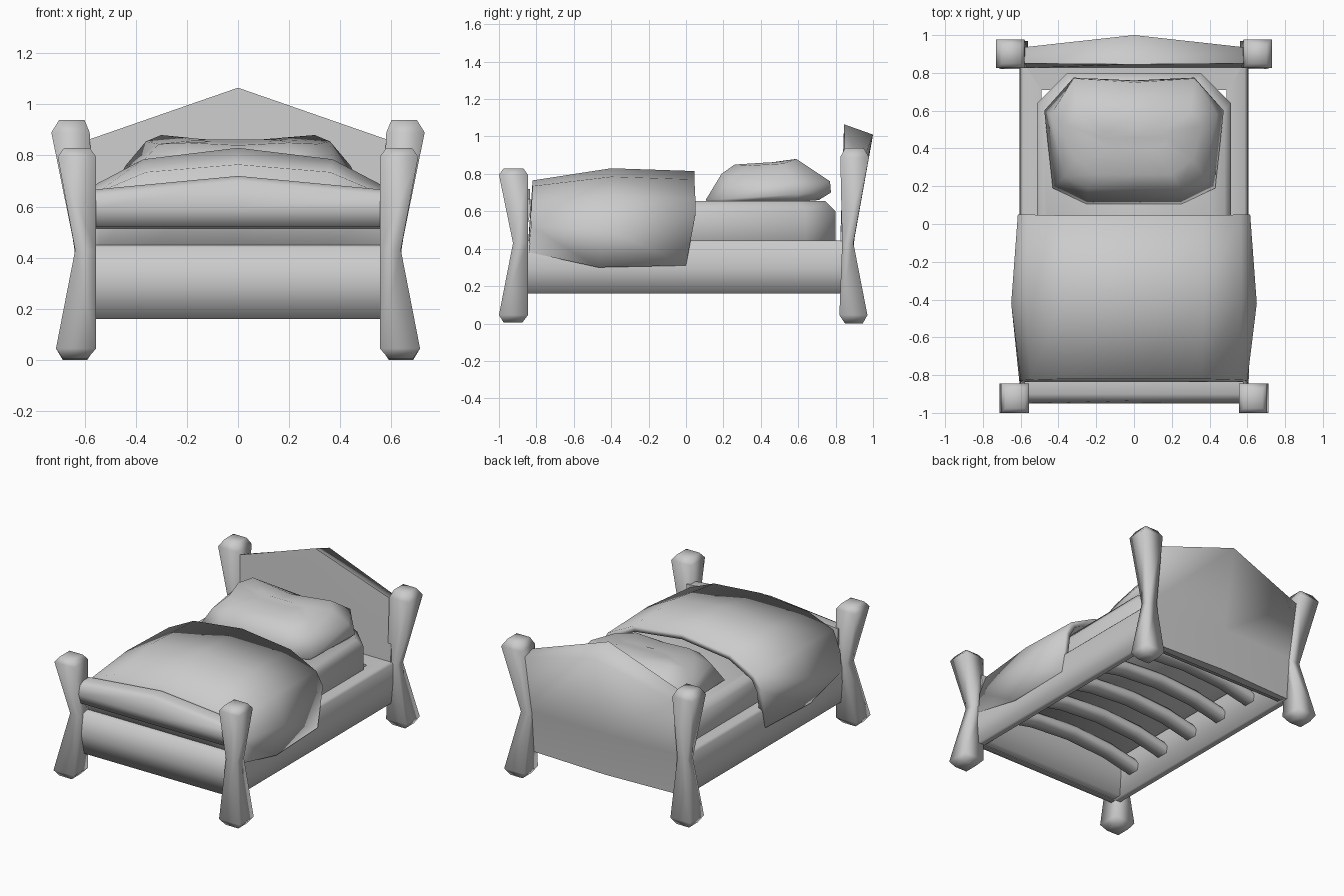
import bpy, bmesh

if "Cube" in bpy.data.objects:
    bpy.data.objects.remove(bpy.data.objects["Cube"])


def loft(name, rings, closed=True, smooth=0.7):
    """Skin a list of equal-length point rings; closed rings get end caps."""
    bm = bmesh.new()
    vs = [[bm.verts.new(p) for p in r] for r in rings]
    n = len(rings[0])
    for a, b in zip(vs, vs[1:]):
        for i in range(n if closed else n - 1):
            j = (i + 1) % n
            bm.faces.new((a[i], a[j], b[j], b[i]))
    if closed:
        bm.faces.new(vs[0])
        bm.faces.new(vs[-1])
    bmesh.ops.recalc_face_normals(bm, faces=bm.faces)
    me = bpy.data.meshes.new(name)
    bm.to_mesh(me)
    bm.free()
    ob = bpy.data.objects.new(name, me)
    bpy.context.collection.objects.link(ob)
    bpy.ops.object.select_all(action='DESELECT')
    ob.select_set(True)
    bpy.context.view_layer.objects.active = ob
    bpy.ops.object.shade_smooth_by_angle(angle=smooth)
    return ob


def mirror_half(half):
    """Half outline from x=0 to x=0 -> full closed outline."""
    return half + [(-x, y, z) for x, y, z in reversed(half[1:-1])]


def rect(x0, x1, y0, y1, z):
    return [(x0, y0, z), (x1, y0, z), (x1, y1, z), (x0, y1, z)]


# Posts: square, pinched at the waist, chamfered ends
def post(name, s, rows):
    loft(name, [rect(s * a, s * b, c, d, z) for z, a, b, c, d in rows], smooth=1.7)


front_rows = [(0.005, .59, .685, -.975, -.875), (.045, .555, .712, -1.0, -.845),
              (.43, .555, .637, -.925, -.845),
              (.795, .555, .705, -1.0, -.845), (.83, .58, .68, -.975, -.87)]
back_rows = [(0.0, .59, .685, .85, .945), (.045, .56, .712, .82, .97),
             (.43, .56, .637, .835, .895),
             (.89, .58, .73, .825, .978), (.938, .60, .70, .85, .95)]
# Side rails: rounded, inner face slopes in toward the top
prof = [(.545, .16), (.595, .16), (.605, .30), (.60, .43), (.585, .445), (.49, .44), (.50, .36)]
for s, side in ((1, "right"), (-1, "left")):
    post("front_post_" + side, s, front_rows)
    post("back_post_" + side, s, back_rows)
    loft("side_rail_" + side, [[(s * x, y, z) for x, z in prof] for y in (-.86, .85)],
         smooth=1.5)

# Cross beams of the frame at head and foot, same kind of slope
beam = [(.79, .165), (.85, .165), (.85, .445), (.71, .44), (.72, .36)]
for s, end in ((1, "head"), (-1, "foot")):
    loft("cross_beam_" + end, [[(x, s * y, z) for y, z in beam] for x in (-.57, .57)],
         smooth=1.5)


# Foot rails
def upper(top):
    return [(-.85, .515), (-.925, .52), (-.95, .59), (-.935, top - .02),
            (-.90, top), (-.835, top), (-.83, .60)]


loft("foot_rail_upper", [[(x, y, z) for y, z in upper(t)]
                         for x, t in ((-.58, .665), (0, .72), (.58, .665))], smooth=1.4)
lower = [(-.85, .16), (-.89, .16), (-.92, .30), (-.90, .44), (-.85, .45)]
loft("foot_rail_lower", [[(x, y, z) for y, z in lower] for x in (-.58, .58)], smooth=1.4)

# Headboard: peaked, bowed outward at the back
edge = [(.82, .16), (.825, .45), (.85, .86), (.935, .835), (.885, .45), (.86, .16)]
mid = [(.82, .16), (.825, .45), (.845, 1.065), (1.0, 1.01), (.90, .45), (.885, .16)]
loft("headboard", [[(x, y, z) for y, z in p]
                   for x, p in ((-.59, edge), (0, mid), (.59, edge))], smooth=1.5)


# Mattress with cut corners and softened top
def slab(hx, y0, y1, c, z):
    return mirror_half([(0, y0, z), (hx - .05, y0, z), (hx, y0 + .05, z),
                        (hx, y1 - c, z), (hx - c, y1, z), (0, y1, z)])


loft("mattress", [slab(.48, -.80, .76, .14, .39), slab(.513, -.82, .80, .16, .44),
                  slab(.513, -.82, .80, .16, .60), slab(.48, -.79, .745, .14, .655)], smooth=1.1)

# Arched, rounded slats under the mattress
for i in range(5):
    y = -.63 + i * .29
    sec = [(-.04, 0), (.04, 0), (.06, .035), (.04, .07), (-.04, .07), (-.06, .035)]
    loft(f"slat_{i + 1}",
         [[(x, y + dy, z + dz) for dy, dz in sec]
          for x, z in ((-.56, .25), (-.3, .305), (0, .325), (.3, .305), (.56, .25))], smooth=1.2)

# Pillow
rings = [
    [(0, .12, .645), (.25, .12, .645), (.40, .20, .645), (.43, .58, .65), (.29, .71, .66), (0, .70, .66)],
    [(0, .105, .66), (.25, .105, .66), (.43, .19, .665), (.475, .60, .69), (.32, .775, .70), (0, .76, .70)],
    [(0, .19, .80), (.24, .19, .80), (.37, .25, .78), (.44, .58, .76), (.32, .77, .76), (0, .75, .76)],
    [(0, .26, .84), (.20, .26, .85), (.31, .34, .845), (.36, .52, .855), (.30, .59, .88), (0, .58, .85)],
    [(0, .40, .85), (.10, .40, .855), (.16, .42, .86), (.18, .46, .862), (.15, .49, .865), (0, .48, .855)]]
loft("pillow", [mirror_half(r) for r in rings], smooth=1.5)

# Blanket: draped shell with thickness, tucked down behind the foot rail
sections = [
    [(0, -.845, .42), (.36, -.845, .42), (.54, -.845, .41), (.59, -.842, .40), (.60, -.84, .38)],
    [(0, -.82, .765), (.36, -.82, .735), (.55, -.825, .655), (.60, -.828, .52), (.607, -.835, .38)],
    [(0, -.40, .83), (.37, -.40, .785), (.57, -.40, .68), (.65, -.42, .50), (.62, -.47, .30)],
    [(0, .045, .815), (.37, .045, .77), (.565, .05, .67), (.615, .05, .58), (.61, 0, .31)]]
blanket = loft("blanket", [[(-x, y, z) for x, y, z in reversed(r[1:])] + r for r in sections],
               closed=False, smooth=1.7)
if blanket.data.polygons[11].normal.z < 0:
    blanket.data.flip_normals()
mod = blanket.modifiers.new("thickness", 'SOLIDIFY')
mod.thickness = .04
mod.offset = -1
